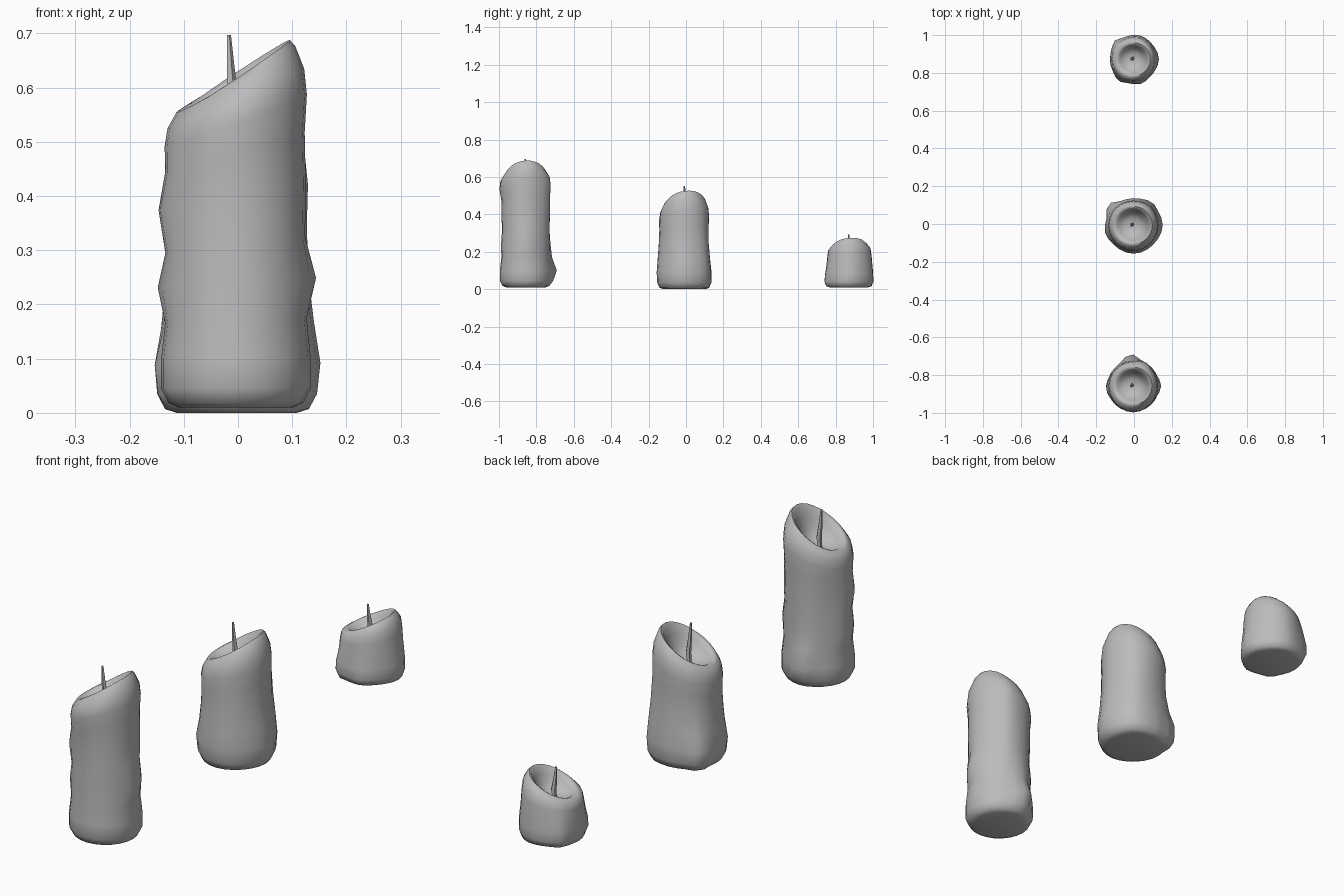
import bpy, bmesh, math
from mathutils import Vector

cube = bpy.data.objects.get("Cube")
if cube:
    bpy.data.objects.remove(cube, do_unlink=True)

grey = bpy.data.materials.new("wax_grey")
grey.use_nodes = True
grey.diffuse_color = (0.5, 0.5, 0.5, 1)
grey.node_tree.nodes["Principled BSDF"].inputs["Base Color"].default_value = (0.5, 0.5, 0.5, 1)

# Bowl: (share of the radius, share of the height from floor to rim)
BOWL = [(0.87, 0.93), (0.79, 1.0), (0.71, 0.93), (0.62, 0.68), (0.5, 0.38), (0.3, 0.12)]


def loft(name, rings, angle):
    """Skin a stack of closed rings and cap both ends."""
    bm = bmesh.new()
    rows = [[bm.verts.new(p) for p in ring] for ring in rings]
    n = len(rows[0])
    for low, high in zip(rows, rows[1:]):
        for i in range(n):
            j = (i + 1) % n
            bm.faces.new((low[i], low[j], high[j], high[i]))
    bm.faces.new(rows[0][::-1])
    bm.faces.new(rows[-1])
    mesh = bpy.data.meshes.new(name)
    bm.to_mesh(mesh)
    bm.free()
    mesh.materials.append(grey)
    obj = bpy.data.objects.new(name, mesh)
    bpy.context.collection.objects.link(obj)
    bpy.context.view_layer.objects.active = obj
    obj.select_set(True)
    bpy.ops.object.shade_smooth_by_angle(angle=math.radians(angle))
    obj.select_set(False)


def candle(name, centre, base, rim, tilt, lean, floor, wall, drips, wick_top, sides=24):
    """wall: (height, radius); drips: (angle, height, size, angle spread, height spread)."""
    cx, cy = centre
    angles = [2 * math.pi * i / sides for i in range(sides)]
    rim_at = lambda a: rim + tilt * math.cos(a - math.radians(lean))

    def swell(a, z):
        total = 0
        for angle, height, size, spread, rise in drips:
            d = (math.degrees(a) - angle + 180) % 360 - 180
            total += size * math.exp(-(d / spread) ** 2 - ((z - height) / rise) ** 2)
        return total

    rings = []
    # Wax wall, stretched to meet the slanted rim
    for h, r in wall:
        ring = []
        for a in angles:
            stretch = (rim_at(a) - rim) * (h / rim) ** 2
            rr = r + swell(a, h)
            ring.append((cx + rr * math.cos(a), cy + rr * math.sin(a), base + h + stretch))
        rings.append(ring)
    # Rounded lip and hollow
    top_r = wall[-1][1]
    for share, up in BOWL:
        rings.append([(cx + top_r * share * math.cos(a), cy + top_r * share * math.sin(a),
                       floor + up * (rim_at(a) - floor)) for a in angles])
    loft(name, rings, 60)

    # Tapered, slightly crooked wick
    length = wick_top - floor + 0.01
    wick = []
    for t, r, bend in [(0, 0.008, 0), (0.35, 0.011, 0.004), (0.65, 0.008, 0.0), (1, 0.004, -0.003)]:
        wick.append([(cx - 0.01 + bend + r * math.cos(k * math.pi / 2.5),
                      cy + bend + r * math.sin(k * math.pi / 2.5),
                      floor - 0.01 + t * length) for k in range(5)])
    loft(name + "_wick", wick, 60)


candle("tall_candle", (-0.004, -0.857), 0.01, 0.622, 0.066, 5, 0.53,
       [(0, 0.105), (0.008, 0.124), (0.035, 0.138), (0.09, 0.138), (0.16, 0.13), (0.23, 0.132),
        (0.3, 0.127), (0.39, 0.129), (0.47, 0.127), (0.53, 0.131), (0.57, 0.126)],
       [(95, 0.1, 0.032, 16, 0.06), (180, 0.23, 0.012, 25, 0.04), (0, 0.23, 0.016, 22, 0.04),
        (190, 0.39, 0.016, 25, 0.07), (65, 0.5, 0.012, 15, 0.2), (140, 0.3, -0.006, 20, 0.2),
        (270, 0.55, 0.01, 40, 0.08)], 0.697)

candle("middle_candle", (-0.003, -0.006), 0.0, 0.465, 0.062, 12, 0.375,
       [(0, 0.108), (0.007, 0.13), (0.035, 0.142), (0.09, 0.144), (0.16, 0.138), (0.24, 0.132),
        (0.32, 0.13), (0.38, 0.132), (0.42, 0.127)],
       [(142, 0.06, 0.034, 14, 0.09), (0, 0.09, 0.011, 30, 0.08), (195, 0.08, 0.012, 20, 0.06),
        (50, 0.12, 0.012, 16, 0.2), (270, 0.2, 0.008, 40, 0.3), (100, 0.25, -0.006, 20, 0.15)], 0.553)

candle("short_candle", (-0.002, 0.872), 0.01, 0.232, 0.043, 10, 0.16,
       [(0, 0.1), (0.006, 0.118), (0.03, 0.126), (0.07, 0.125), (0.12, 0.12), (0.165, 0.117),
        (0.2, 0.112)],
       [(137, 0.06, 0.016, 14, 0.1), (235, 0.04, 0.014, 16, 0.08), (0, 0.04, 0.008, 25, 0.08),
        (285, 0.03, 0.01, 20, 0.06), (75, 0.1, 0.006, 25, 0.15)], 0.293)
